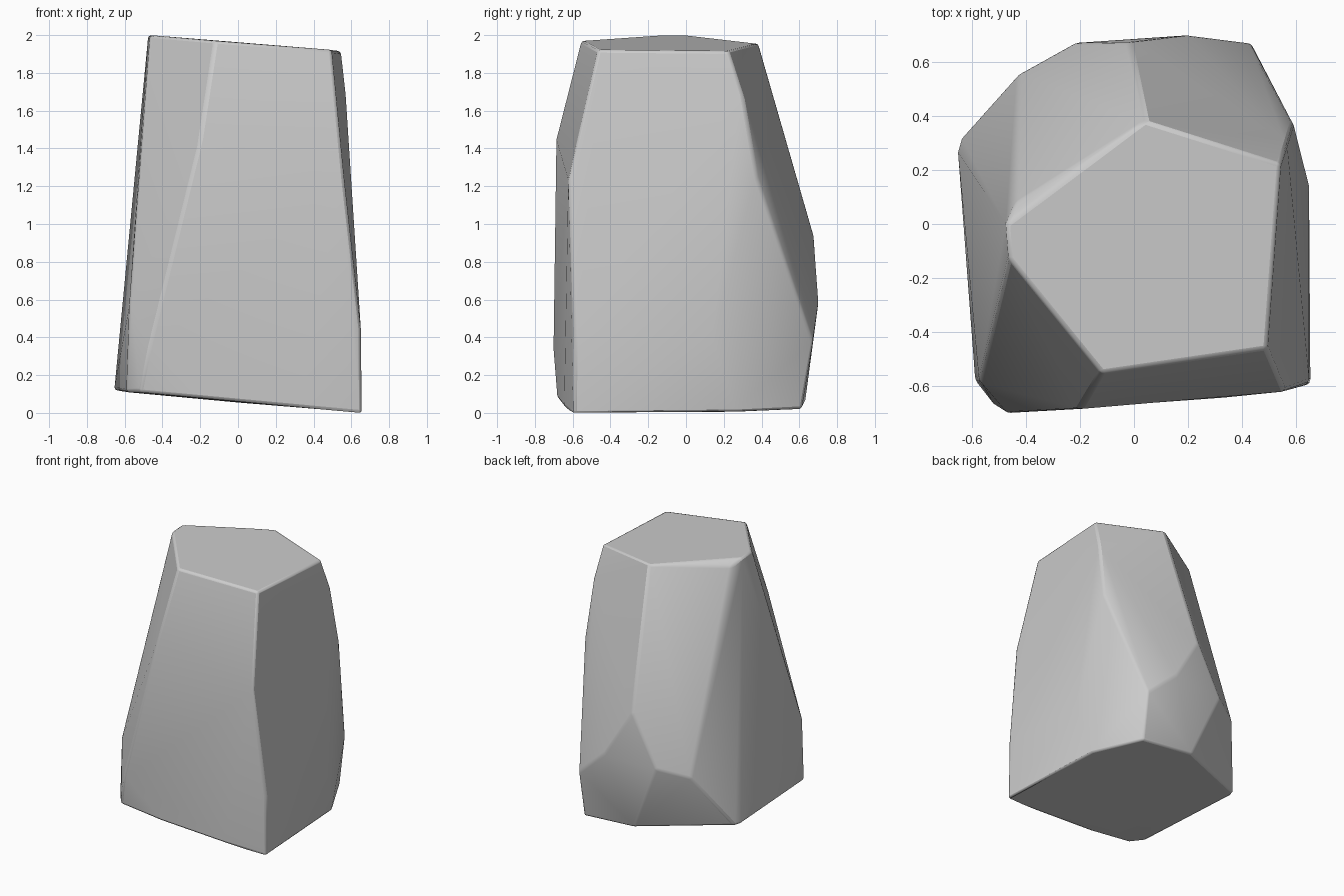
import bpy, bmesh
from math import radians

if "Cube" in bpy.data.objects:
    bpy.data.objects.remove(bpy.data.objects["Cube"])

# Key corners of the chiselled boulder, ring by ring
top = [(-.475, 0, 2.0), (-.465, -.13, 2.0), (-.12, -.555, 1.97),
       (.495, -.465, 1.922), (.545, .225, 1.915), (.04, .385, 1.955),
       (-.44, .08, 1.955)]
upper = [(.57, .30, 1.69), (.592, .375, 1.25), (.56, -.622, 1.25),
         (-.20, -.687, 1.45), (-.02, .675, .95)]
lower = [(.20, .702, .59), (-.22, .672, .57), (-.43, .555, .515),
         (.435, .672, .38), (.65, .14, .40), (.65, -.59, .45),
         (-.47, -.702, .35), (-.575, -.585, .57)]
base = [(.655, -.595, 0), (.61, .26, .005), (.43, .612, .02),
        (0, .63, .055), (-.64, .32, .12), (-.655, .27, .12),
        (-.59, -.58, .11), (-.52, -.67, .11), (-.15, -.68, .075),
        (.33, -.645, .03)]

# Wrap the corners in a convex hull
bm = bmesh.new()
for p in top + upper + lower + base:
    bm.verts.new(p)
hull = bmesh.ops.convex_hull(bm, input=bm.verts[:])
loose = {e for e in hull["geom_interior"] + hull["geom_unused"]
         if isinstance(e, bmesh.types.BMVert)}
bmesh.ops.delete(bm, geom=list(loose), context="VERTS")
bmesh.ops.dissolve_limit(bm, angle_limit=radians(2),
                         verts=bm.verts[:], edges=bm.edges[:])
bmesh.ops.recalc_face_normals(bm, faces=bm.faces[:])

mesh = bpy.data.meshes.new("boulder")
bm.to_mesh(mesh)
bm.free()
boulder = bpy.data.objects.new("boulder", mesh)
bpy.context.collection.objects.link(boulder)

# Worn edges with soft shading
bevel = boulder.modifiers.new("worn_edges", "BEVEL")
bevel.width = .015
bevel.segments = 2
bevel.limit_method = "ANGLE"
bevel.angle_limit = radians(20)

bpy.context.view_layer.objects.active = boulder
boulder.select_set(True)
bpy.ops.object.shade_smooth_by_angle(angle=radians(35))
